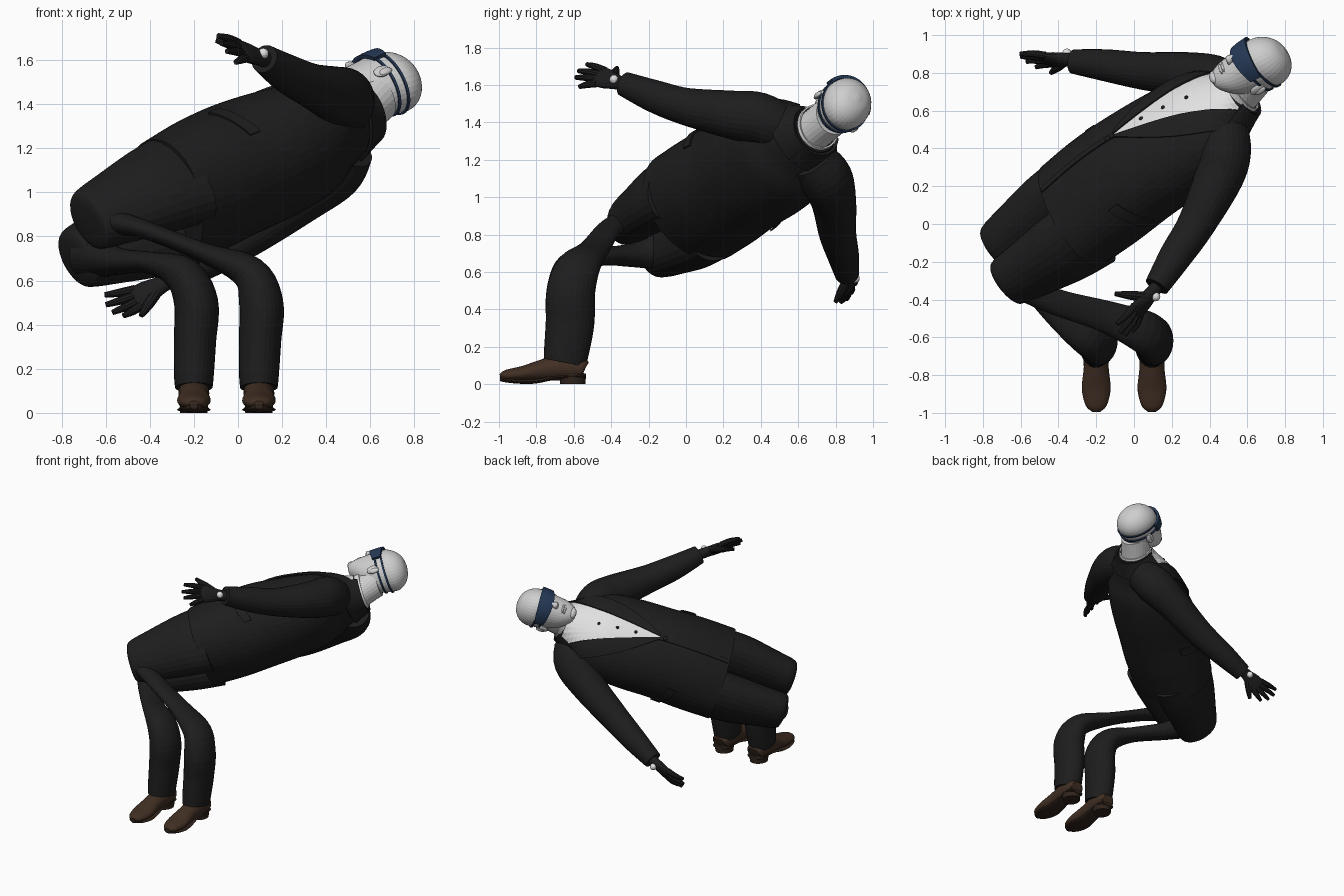
import bpy, bmesh, math
from mathutils import Vector, Matrix

cube = bpy.data.objects.get("Cube")
if cube:
    bpy.data.objects.remove(cube, do_unlink=True)


def material(name, r, g, b):
    m = bpy.data.materials.new(name)
    m.use_nodes = True
    m.diffuse_color = (r, g, b, 1)
    node = next(n for n in m.node_tree.nodes if n.type == 'BSDF_PRINCIPLED')
    node.inputs["Base Color"].default_value = (r, g, b, 1)
    node.inputs["Roughness"].default_value = 0.8
    return m


SUIT = material("suit_black", 0.0125, 0.0125, 0.0125)
GLOVE = material("glove_black", 0.012, 0.012, 0.013)
SKIN = material("pale_grey_skin", 0.62, 0.62, 0.62)
SHIRT = material("shirt_white", 0.75, 0.75, 0.75)
SHOE = material("shoe_brown", 0.052, 0.028, 0.017)
SOLE = material("sole_dark_brown", 0.03, 0.017, 0.011)
NAVY = material("goggle_navy", 0.018, 0.04, 0.09)

# Leaning body frame: local x = his left, local -y = chest, local z = spine
up = Vector((0.78, 0.53, 0.32)).normalized()
left = Vector((0.24, -0.68, 0.68))
left = (left - up * left.dot(up)).normalized()
back = up.cross(left)
BODY = Matrix((left, back, up)).transposed().to_4x4()
BODY.translation = (-0.3, 0.05, 0.95)
WORLD = Matrix.Identity(4)
PARTS = []


def make(name, bm, mat, frame):
    bmesh.ops.recalc_face_normals(bm, faces=bm.faces)
    mesh = bpy.data.meshes.new(name)
    bm.to_mesh(mesh)
    bm.free()
    mesh.materials.append(mat)
    ob = bpy.data.objects.new(name, mesh)
    ob.matrix_world = frame
    bpy.context.collection.objects.link(ob)
    PARTS.append(ob)
    return ob


def smooth_path(sections, steps):
    """Catmull-Rom through (x, y, z, half width, half depth)."""
    s = [Vector(q) for q in sections]
    s = [s[0]] + s + [s[-1]]
    out = []
    for i in range(1, len(s) - 2):
        a, b, c, d = s[i - 1:i + 3]
        for k in range(steps):
            t = k / steps
            out.append(b + (c - a) * (t / 2) + (a * 2 - b * 5 + c * 4 - d) * (t * t / 2)
                       + (b * 3 - a - c * 3 + d) * (t ** 3 / 2))
    return out + [s[-1]]


def loft(name, sections, mat, ref, frame=WORLD, axis=None, sides=28, steps=5):
    path = smooth_path(sections, steps)
    bm = bmesh.new()
    rings = []
    for i, s in enumerate(path):
        t = axis or path[min(i + 1, len(path) - 1)].xyz - path[max(i - 1, 0)].xyz
        t = Vector(t).normalized()
        u = Vector(ref).cross(t).normalized()
        v = t.cross(u)
        rings.append([bm.verts.new(s.xyz + u * s[3] * math.cos(a) + v * s[4] * math.sin(a))
                      for a in (2 * math.pi * k / sides for k in range(sides))])
    for r, q in zip(rings, rings[1:]):
        for k in range(sides):
            bm.faces.new((r[k], r[(k + 1) % sides], q[(k + 1) % sides], q[k]))
    bm.faces.new(rings[0])
    bm.faces.new(rings[-1])
    make(name, bm, mat, frame)


def patch(name, rows, mat, thick):
    """Thin sheet from a grid of body-frame points."""
    bm = bmesh.new()
    g = [[bm.verts.new(p) for p in r] for r in rows]
    for r, q in zip(g, g[1:]):
        for k in range(len(r) - 1):
            bm.faces.new((r[k], r[k + 1], q[k + 1], q[k]))
    mod = make(name, bm, mat, BODY).modifiers.new("thickness", 'SOLIDIFY')
    mod.thickness = thick
    mod.offset = 0


def blob(name, loc, scale, mat, frame=BODY):
    bm = bmesh.new()
    bmesh.ops.create_uvsphere(bm, u_segments=16, v_segments=10, radius=1)
    bmesh.ops.scale(bm, vec=scale, verts=bm.verts)
    bmesh.ops.translate(bm, vec=loc, verts=bm.verts)
    make(name, bm, mat, frame)


def surf(dense, z, angle, grow):
    """Point on a lofted form; angle 0 is the front."""
    s = min(dense, key=lambda q: abs(q[2] - z))
    return Vector((s[0] + (s[3] + grow) * math.sin(angle),
                   s[1] - (s[4] + grow) * math.cos(angle), z))


def span(a, b, n):
    return [a + (b - a) * i / n for i in range(n + 1)]


Y, Z = (0, 1, 0), (0, 0, 1)

# Jacket
torso = [(0, -0.015, -0.03, 0.335, 0.275), (0, -0.03, 0.2, 0.335, 0.297), (0, -0.04, 0.42, 0.325, 0.297),
         (0, -0.035, 0.65, 0.325, 0.275), (0, -0.035, 0.85, 0.308, 0.238), (0, -0.045, 0.98, 0.262, 0.182),
         (0, -0.045, 1.09, 0.17, 0.142), (0, -0.05, 1.165, 0.126, 0.12)]
loft("jacket_body", torso, SUIT, Y, BODY, Z, sides=48, steps=8)
td = smooth_path(torso, 60)


def width_angle(z, x):
    s = min(td, key=lambda q: abs(q[2] - z))
    return math.asin(max(-0.95, min(0.95, x / s[3])))


def opening(z, side):
    return 0.004 + (0.2 if side > 0 else 0.27) * (z - 0.5)


# Shirt front, lapels, pocket flaps, collars and buttons
neck = [(0, -0.03, 1.08, 0.115, 0.11), (0, -0.07, 1.17, 0.108, 0.112), (0, -0.125, 1.29, 0.108, 0.128)]
nd = smooth_path(neck, 60)
zs = span(0.5, 1.14, 26)
patch("shirt_front", [[surf(td, z, width_angle(z, k * opening(z, k)), 0.006)
                       for k in span(-1, 1, 10)] for z in zs], SHIRT, 0.008)
for side, word in ((1, "left"), (-1, "right")):
    patch(word + "_lapel", [[surf(td, z, width_angle(z, side * (opening(z, side) + k)), 0.012)
                             for k in span(0, 0.015 + 0.1 * math.sin((z - 0.5) / 0.64 * 2.6), 4)]
                            for z in zs], SUIT, 0.012)
    patch(word + "_pocket_flap", [[surf(td, 0.27 + h + 0.1 * (a - 1.05), side * a, 0.007)
                                   for a in span(1.05, 1.8, 8)] for h in (0, 0.03, 0.06)],
          SUIT, 0.009)
    patch(word + "_shirt_collar", [[surf(nd, z, side * a, 0.01)
                                    for a in span(0.1 + (1.18 - z) * 4, math.pi, 14)]
                                   for z in span(1.1, 1.18, 4)], SHIRT, 0.009)
    patch(word + "_jacket_collar", [[surf(td, z, side * a, 0.012) for a in span(1.1, math.pi, 12)]
                                    for z in span(1.05, 1.168, 4)], SUIT, 0.014)
for z in (0.67, 0.8, 0.93):
    blob("shirt_button", surf(td, z, -0.03, 0.01), (0.011, 0.008, 0.011), GLOVE)
blob("jacket_button", surf(td, 0.46, 0, 0.008), (0.016, 0.01, 0.016), GLOVE)
patch("jacket_front_edge", [[surf(td, z, a, 0.004) for a in span(-0.06, 0.03, 3)]
                            for z in span(-0.02, 0.5, 10)], SUIT, 0.009)

# Neck, head and face
loft("neck", neck, SKIN, Y, BODY, Z)
HY, HZ = -0.16, 1.35
shape = [(-0.245, -0.075, 0.03, 0.03), (-0.225, -0.068, 0.06, 0.06), (-0.17, -0.04, 0.096, 0.102),
         (-0.085, -0.008, 0.118, 0.14), (0, 0, 0.13, 0.152), (0.06, 0.008, 0.13, 0.15),
         (0.11, 0.012, 0.107, 0.122), (0.145, 0.012, 0.066, 0.075), (0.16, 0.012, 0.012, 0.014)]
head = [(0, HY + dy, HZ + dz, a, b) for dz, dy, a, b in shape]
loft("head", head, SKIN, Y, BODY, Z, sides=36, steps=6)
hd = smooth_path(head, 40)
loft("nose", [(0, HY - 0.143, HZ - 0.01, 0.012, 0.012), (0, HY - 0.155, HZ - 0.055, 0.016, 0.018),
              (0, HY - 0.16, HZ - 0.09, 0.024, 0.022), (0, HY - 0.142, HZ - 0.105, 0.014, 0.01)],
     SKIN, Y, BODY, Z, sides=14)
for dz in (-0.142, -0.158):
    blob("lip", (0, HY - 0.137, HZ + dz), (0.036, 0.013, 0.009), SKIN)
blob("chin", (0, HY - 0.11, HZ - 0.22), (0.042, 0.03, 0.028), SKIN)
for side, word in ((1, "left"), (-1, "right")):
    blob(word + "_ear", (side * 0.13, HY + 0.015, HZ - 0.06), (0.014, 0.03, 0.042), SKIN)
    blob(word + "_ear_rim", (side * 0.138, HY + 0.028, HZ - 0.05), (0.012, 0.018, 0.034), SKIN)

# Goggles with two straps
patch("goggles", [[surf(hd, HZ - 0.014 + h * (1 - 0.35 * abs(a) ** 2 / 1.3), a, 0.013)
                   for a in span(-1.2, 1.2, 20)] for h in span(-0.05, 0.05, 6)], NAVY, 0.018)
for drop, word in ((0.016, "upper"), (-0.03, "lower")):
    patch(word + "_strap", [[surf(hd, HZ + drop + h, a, 0.005)
                             for a in span(1.1, 2 * math.pi - 1.1, 36)]
                            for h in (-0.006, 0.006)], NAVY, 0.008)

# Thighs in line with the spine
for side, word in ((1, "left"), (-1, "right")):
    loft(word + "_thigh", [(side * x, y, z, a, b) for x, y, z, a, b in (
        (0.155, 0, 0.03, 0.16, 0.245), (0.152, 0, -0.15, 0.16, 0.222), (0.14, 0, -0.36, 0.138, 0.183),
        (0.13, 0, -0.49, 0.125, 0.155), (0.128, 0.01, -0.525, 0.1, 0.125),
        (0.128, 0.01, -0.535, 0.03, 0.04))], SUIT, Y, BODY, Z)

# Thin twisted knees running into the upright shins
knees = {
    "left": (0.095, [(-0.58, -0.33, 0.87, 0.06, 0.08), (-0.42, -0.41, 0.83, 0.042, 0.07),
                     (-0.15, -0.49, 0.725, 0.046, 0.085), (0.05, -0.57, 0.635, 0.08, 0.115)]),
    "right": (-0.2, [(-0.66, -0.1, 0.72, 0.12, 0.12), (-0.56, -0.28, 0.69, 0.065, 0.08),
                     (-0.39, -0.48, 0.68, 0.05, 0.08), (-0.25, -0.58, 0.625, 0.085, 0.115)])}
for word, (x, knee) in knees.items():
    shin = [(x + 0.01, -0.615, 0.5, 0.1, 0.13), (x + 0.005, -0.62, 0.33, 0.096, 0.13),
            (x, -0.64, 0.17, 0.09, 0.12), (x, -0.65, 0.115, 0.085, 0.113)]
    loft(word + "_lower_leg", knee + shin, SUIT, Y)
    # Shoe, sole and heel
    loft(word + "_shoe", [(x, y, z, a, b) for y, z, a, b in (
        (-0.54, 0.08, 0.045, 0.035), (-0.56, 0.085, 0.064, 0.06), (-0.66, 0.09, 0.07, 0.07),
        (-0.76, 0.076, 0.066, 0.058), (-0.87, 0.056, 0.076, 0.042), (-0.96, 0.047, 0.056, 0.03),
        (-0.995, 0.043, 0.02, 0.012))], SHOE, Z)
    loft(word + "_sole", [(x, y, z, a, 0.013) for y, z, a in (
        (-0.535, 0.045, 0.045), (-0.57, 0.045, 0.066), (-0.7, 0.036, 0.06), (-0.8, 0.017, 0.07),
        (-0.88, 0.015, 0.076), (-0.96, 0.022, 0.055), (-0.995, 0.03, 0.018))],
         SOLE, Z, axis=(0, -1, 0), sides=16)
    loft(word + "_heel", [(x, -0.605, 0, 0.062, 0.068), (x, -0.605, 0.055, 0.066, 0.07)],
         SOLE, Y, axis=Z, steps=1)

# Sleeves
loft("left_sleeve", [(0.47, 0.52, 1.36, 0.13, 0.13), (0.48, 0.39, 1.42, 0.14, 0.14),
                     (0.45, 0.25, 1.44, 0.13, 0.13), (0.33, 0, 1.485, 0.1, 0.1),
                     (0.22, -0.17, 1.54, 0.087, 0.087), (0.12, -0.33, 1.605, 0.066, 0.066)],
     SUIT, (0.3, 0, 1))
loft("right_sleeve", [(0.5, 0.68, 1.2, 0.12, 0.12), (0.43, 0.75, 1.1, 0.14, 0.14),
                      (0.28, 0.79, 0.975, 0.12, 0.12), (0.05, 0.81, 0.81, 0.1, 0.1),
                      (-0.15, 0.84, 0.69, 0.085, 0.085), (-0.32, 0.86, 0.59, 0.065, 0.065)],
     SUIT, Y)


def hand(word, wrist, palm, thumb, tips, plate):
    wrist, palm, thumb = Vector(wrist), Vector(palm), Vector(thumb)
    tips = [Vector(t) for t in tips]
    along = palm - wrist
    across = tips[3] - tips[0]
    across = (across - along * across.dot(along) / along.length_squared).normalized()
    ref = along.cross(across)
    loft(word + "_palm", [(*(wrist - along * 0.4), 0.038, 0.036), (*wrist, 0.042, 0.034),
                          (*(wrist + along * 0.6), 0.06, 0.03), (*palm, 0.06, 0.023),
                          (*(palm + along * 0.1), 0.045, 0.013)], GLOVE, ref, sides=16)
    for i, tip in enumerate(tips):
        base = palm + across * (i - 1.5) * 0.03 - along * 0.1
        mid = (base + tip) / 2 + ref.normalized() * 0.006
        loft(word + "_finger", [(*base, 0.02, 0.02), (*mid, 0.019, 0.019),
                                (*tip, 0.012, 0.012)], GLOVE, ref, sides=10, steps=3)
    base = wrist + along * 0.3 - across * 0.025
    loft(word + "_thumb", [(*base, 0.027, 0.027), (*((base + thumb) / 2), 0.024, 0.024),
                           (*thumb, 0.012, 0.012)], GLOVE, ref, sides=10, steps=3)
    blob(word + "_cuff_patch", plate, (0.024, 0.024, 0.024), SHIRT, WORLD)


hand("left", (0.09, -0.37, 1.615), (0.01, -0.465, 1.645), (-0.1, -0.37, 1.69),
     [(-0.09, -0.53, 1.71), (-0.075, -0.575, 1.675), (-0.05, -0.59, 1.64), (-0.01, -0.57, 1.59)],
     (0.115, -0.385, 1.63))
hand("right", (-0.35, 0.87, 0.58), (-0.46, 0.87, 0.52), (-0.44, 0.8, 0.44),
     [(-0.52, 0.83, 0.44), (-0.57, 0.86, 0.455), (-0.6, 0.885, 0.49), (-0.605, 0.9, 0.535)],
     (-0.355, 0.905, 0.565))

# Smooth shading with sharp edges kept
for ob in bpy.context.view_layer.objects:
    ob.select_set(ob in PARTS)
bpy.context.view_layer.objects.active = PARTS[0]
bpy.ops.object.shade_smooth_by_angle(angle=math.radians(40))
